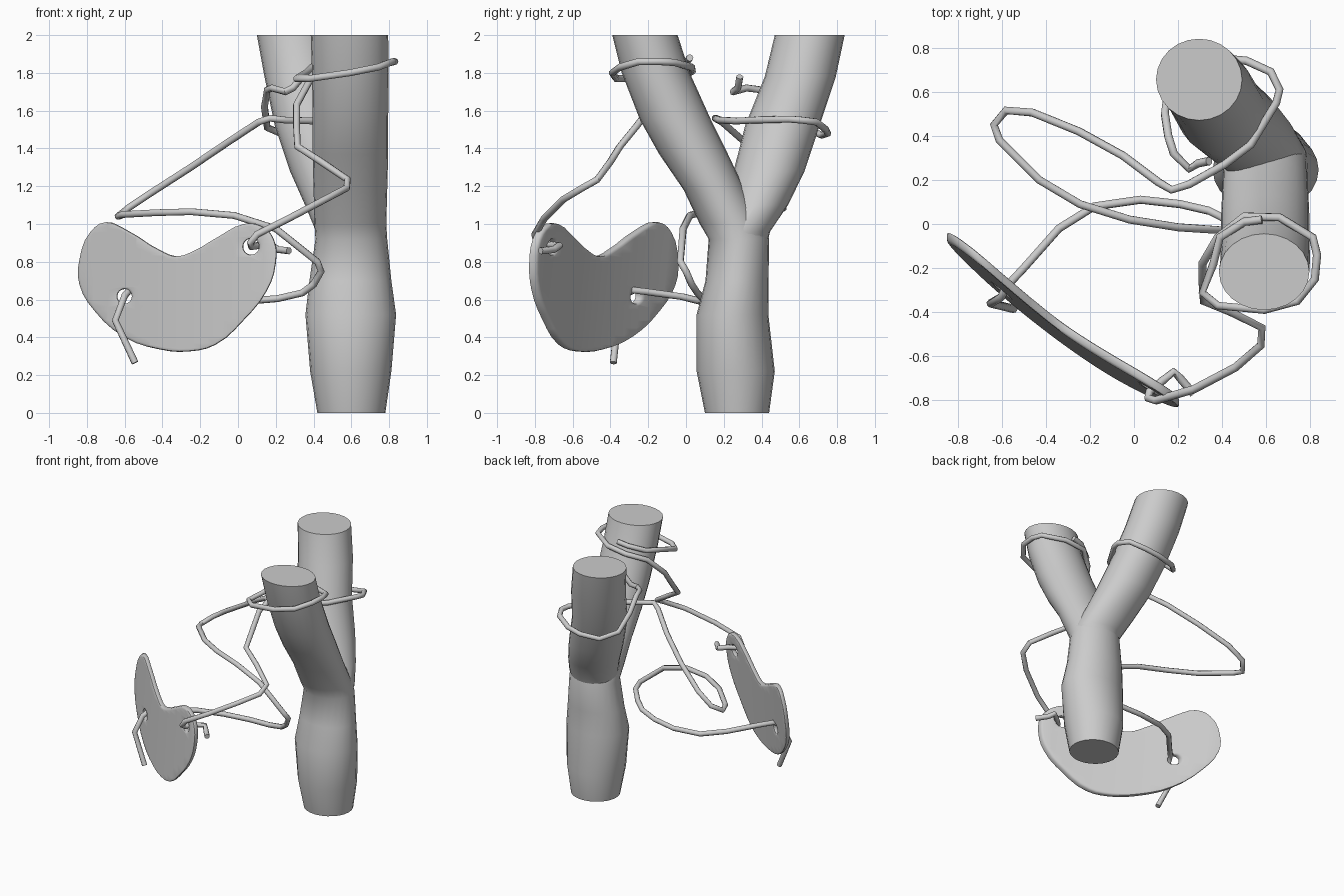
import bpy, bmesh, math
from mathutils import Vector


def add_object(name, bm, angle=40):
    bmesh.ops.remove_doubles(bm, verts=bm.verts, dist=0.0005)
    bmesh.ops.recalc_face_normals(bm, faces=bm.faces)
    mesh = bpy.data.meshes.new(name)
    bm.to_mesh(mesh)
    bm.free()
    ob = bpy.data.objects.new(name, mesh)
    bpy.context.collection.objects.link(ob)
    bpy.ops.object.select_all(action='DESELECT')
    ob.select_set(True)
    bpy.context.view_layer.objects.active = ob
    bpy.ops.object.shade_smooth_by_angle(angle=math.radians(angle))
    return ob


def loft(name, rings, sides=24):
    """Stack of horizontal ellipses: (x, y, z, rx, ry)."""
    bm = bmesh.new()
    loops = []
    for x, y, z, rx, ry in rings:
        loops.append([bm.verts.new((x + rx * math.cos(2 * math.pi * i / sides),
                                    y + ry * math.sin(2 * math.pi * i / sides), z))
                      for i in range(sides)])
    for a, b in zip(loops, loops[1:]):
        for i in range(sides):
            j = (i + 1) % sides
            bm.faces.new((a[i], a[j], b[j], b[i]))
    bm.faces.new(loops[0])
    bm.faces.new(loops[-1])
    return add_object(name, bm)


def curve_bmesh(curve):
    """Turn curve data into a bmesh and discard the curve."""
    tmp = bpy.data.objects.new("temp_curve", curve)
    bpy.context.collection.objects.link(tmp)
    dg = bpy.context.evaluated_depsgraph_get()
    mesh = bpy.data.meshes.new_from_object(tmp.evaluated_get(dg))
    bm = bmesh.new()
    bm.from_mesh(mesh)
    bpy.data.objects.remove(tmp)
    bpy.data.meshes.remove(mesh)
    return bm


def wire(name, pts, radius=0.019):
    cu = bpy.data.curves.new(name, 'CURVE')
    cu.dimensions = '3D'
    cu.bevel_depth = radius
    cu.bevel_resolution = 2
    cu.use_fill_caps = True
    sp = cu.splines.new('POLY')
    sp.points.add(len(pts) - 1)
    for p, co in zip(sp.points, pts):
        p.co = (*co, 1)
    return add_object(name, curve_bmesh(cu), 50)


# Trunk running into the front limb of the fork
loft("trunk_and_front_limb", [
    (.60, .27, 0, .18, .17), (.597, .263, .22, .215, .207),
    (.597, .246, .52, .24, .19), (.595, .27, .70, .217, .167),
    (.60, .28, .92, .19, .16), (.595, .245, 1.0, .19, .172),
    (.595, .15, 1.18, .195, .162), (.595, .04, 1.37, .2, .182),
    (.595, -.055, 1.55, .2, .188), (.595, -.16, 1.8, .203, .18),
    (.59, -.217, 2, .205, .173)])

# Back limb of the fork
loft("back_limb", [
    (.60, .29, .85, .14, .13), (.598, .295, .96, .185, .15),
    (.545, .37, 1.1, .19, .17), (.475, .44, 1.28, .2, .188),
    (.395, .51, 1.52, .2, .197), (.34, .605, 1.78, .2, .188),
    (.295, .655, 2, .195, .185)])

# Leather pouch: bean outline with two tie holes, bent into a shallow curve
outline = [(-.70, 1.01), (-.78, .96), (-.84, .81), (-.84, .68), (-.76, .54),
           (-.60, .40), (-.41, .335), (-.26, .325), (-.12, .36), (.03, .49),
           (.155, .65), (.2, .79), (.19, .92), (.125, .99), (.03, 1.0),
           (-.1, .935), (-.25, .85), (-.32, .83), (-.39, .85), (-.60, .975)]


def circle(cx, cz, r, n=8):
    return [(cx + r * math.cos(2 * math.pi * i / n),
             cz + r * math.sin(2 * math.pi * i / n)) for i in range(n)]


cu = bpy.data.curves.new("pouch", 'CURVE')
cu.dimensions = '2D'
cu.fill_mode = 'BOTH'
cu.extrude = 0.012
cu.bevel_depth = 0.012
cu.bevel_resolution = 1
cu.offset = -0.012
cu.resolution_u = 3
for loop in (outline, circle(.07, .88, .042), circle(-.6, .617, .038)):
    sp = cu.splines.new('BEZIER')
    sp.bezier_points.add(len(loop) - 1)
    sp.use_cyclic_u = True
    for p, (x, z) in zip(sp.bezier_points, loop):
        p.co = (x, z, 0)
        p.handle_left_type = p.handle_right_type = 'AUTO'
bm = curve_bmesh(cu)
for i in range(1, 14):
    bmesh.ops.bisect_plane(bm, geom=bm.verts[:] + bm.edges[:] + bm.faces[:],
                           plane_co=(-.84 + i * .075, 0, 0), plane_no=(1, 0, 0))
for v in bm.verts:
    x, z, d = v.co
    t = (x + .84) / 1.03
    y = -.075 - .745 * t - .16 * t * (1 - t) + .1 * (z - .65)
    v.co = Vector((x, y - d, z))
add_object("pouch", bm)

# Cord tied round the front limb, running down to the pouch's right hole
wire("front_cord", [
    (.58, .02, 1.88), (.50, .01, 1.865), (.39, -.06, 1.83), (.36, -.18, 1.80),
    (.31, -.31, 1.77), (.38, -.37, 1.77), (.59, -.39, 1.80), (.74, -.35, 1.83),
    (.82, -.25, 1.86), (.83, -.14, 1.86), (.81, -.06, 1.855), (.66, .03, 1.83),
    (.50, .035, 1.81), (.38, -.06, 1.76), (.31, -.18, 1.63), (.31, -.26, 1.52),
    (.315, -.35, 1.41), (.44, -.40, 1.33), (.58, -.47, 1.235), (.575, -.55, 1.19),
    (.46, -.65, 1.13), (.27, -.75, 1.03), (.10, -.80, .945), (.065, -.79, .90),
    (.07, -.76, .88), (.13, -.71, .89), (.18, -.67, .885), (.21, -.70, .865),
    (.27, -.77, .858)])

# Cord tied round the back limb, sagging in a loop to the pouch's left hole
wire("back_cord", [
    (.34, .285, 1.78), (.29, .275, 1.72), (.25, .25, 1.70), (.18, .32, 1.72),
    (.155, .40, 1.71), (.14, .50, 1.62), (.155, .62, 1.51), (.25, .72, 1.47),
    (.40, .75, 1.48), (.51, .74, 1.50), (.62, .69, 1.54), (.66, .61, 1.55),
    (.645, .55, 1.555), (.53, .36, 1.55), (.41, .27, 1.545), (.25, .18, 1.55),
    (.17, .155, 1.56), (.11, .19, 1.54), (-.05, .31, 1.435), (-.25, .42, 1.30),
    (-.46, .505, 1.165), (-.58, .515, 1.085), (-.635, .45, 1.04), (-.61, .38, 1.05),
    (-.43, .20, 1.06), (-.245, .09, 1.065), (-.02, .02, 1.045), (.20, -.015, .975),
    (.42, -.03, .80), (.44, 0, .75), (.40, .03, .68), (.34, .06, .635),
    (.21, .09, .605), (.03, .11, .59), (-.18, .08, .59), (-.34, -.02, .615),
    (-.50, -.20, .64), (-.575, -.28, .65), (-.60, -.33, .62), (-.65, -.36, .49),
    (-.545, -.385, .265)])
